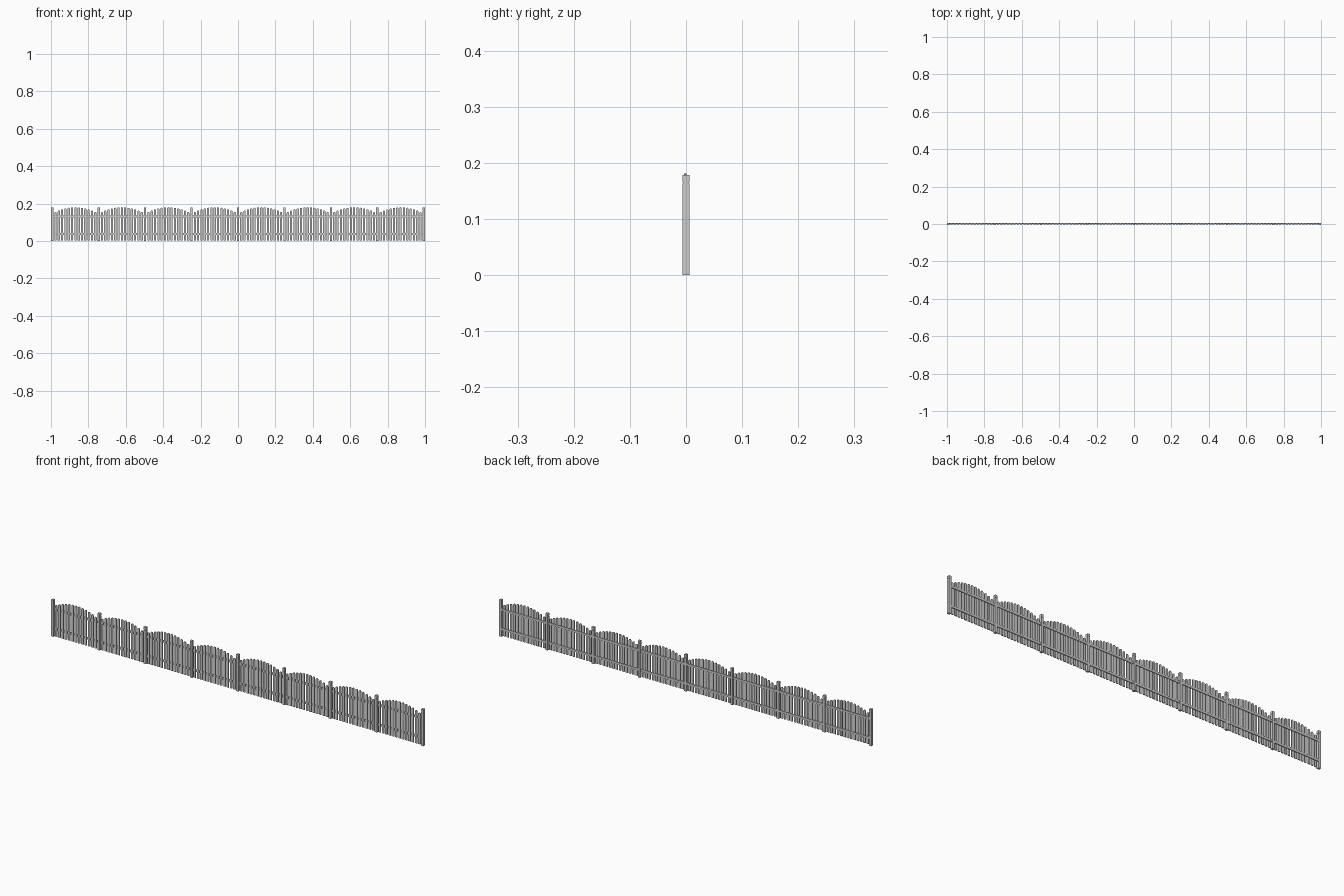
import bpy, bmesh, math

if "Cube" in bpy.data.objects:
    bpy.data.objects.remove(bpy.data.objects["Cube"])

BAYS, PICKETS = 8, 13
POST_W = 0.0125
SPAN = 2 - POST_W
BAY = SPAN / BAYS


def extrude_profile(name, points, y0, y1):
    """Closed x-z outline extruded along y."""
    bm = bmesh.new()
    face = bm.faces.new([bm.verts.new((x, y0, z)) for x, z in points])
    new = bmesh.ops.extrude_face_region(bm, geom=[face])["geom"]
    verts = [v for v in new if isinstance(v, bmesh.types.BMVert)]
    bmesh.ops.translate(bm, verts=verts, vec=(0, y1 - y0, 0))
    bmesh.ops.recalc_face_normals(bm, faces=bm.faces)
    mesh = bpy.data.meshes.new(name)
    bm.to_mesh(mesh)
    bm.free()
    obj = bpy.data.objects.new(name, mesh)
    bpy.context.collection.objects.link(obj)
    return obj


def box(name, x0, x1, y0, y1, z0, z1):
    return extrude_profile(name, [(x0, z0), (x1, z0), (x1, z1), (x0, z1)], y0, y1)


def picket(name, x, top, w=0.0115):
    """Board with a rounded top."""
    h, r = w / 2, 0.005
    arc = [(x + h * math.cos(a), top - r + r * math.sin(a))
           for a in (math.pi * i / 6 for i in range(7))]
    extrude_profile(name, [(x - h, 0.003), (x + h, 0.003)] + arc, -0.0035, 0.0005)


# Posts with a thin groove below the cap
for i in range(BAYS + 1):
    x = -SPAN / 2 + i * BAY
    h = POST_W / 2
    box("post", x - h, x + h, -h, h, 0, 0.163)
    box("post_neck", x - h * 0.85, x + h * 0.85, -h * 0.85, h * 0.85, 0.163, 0.165)
    box("post_cap", x - h, x + h, -h, h, 0.165, 0.178)

# Bays: arched row of pickets with two rails behind
for b in range(BAYS):
    x0 = -SPAN / 2 + b * BAY
    step = BAY / (PICKETS + 1)
    for k in range(1, PICKETS + 1):
        t = (k - (PICKETS + 1) / 2) / ((PICKETS - 1) / 2)
        picket("picket", x0 + k * step, 0.181 - 0.026 * t * t)
    for z in (0.037, 0.131):
        box("rail", x0 + POST_W / 2, x0 + BAY - POST_W / 2, 0.0005, 0.0045, z - 0.0055, z + 0.0055)
